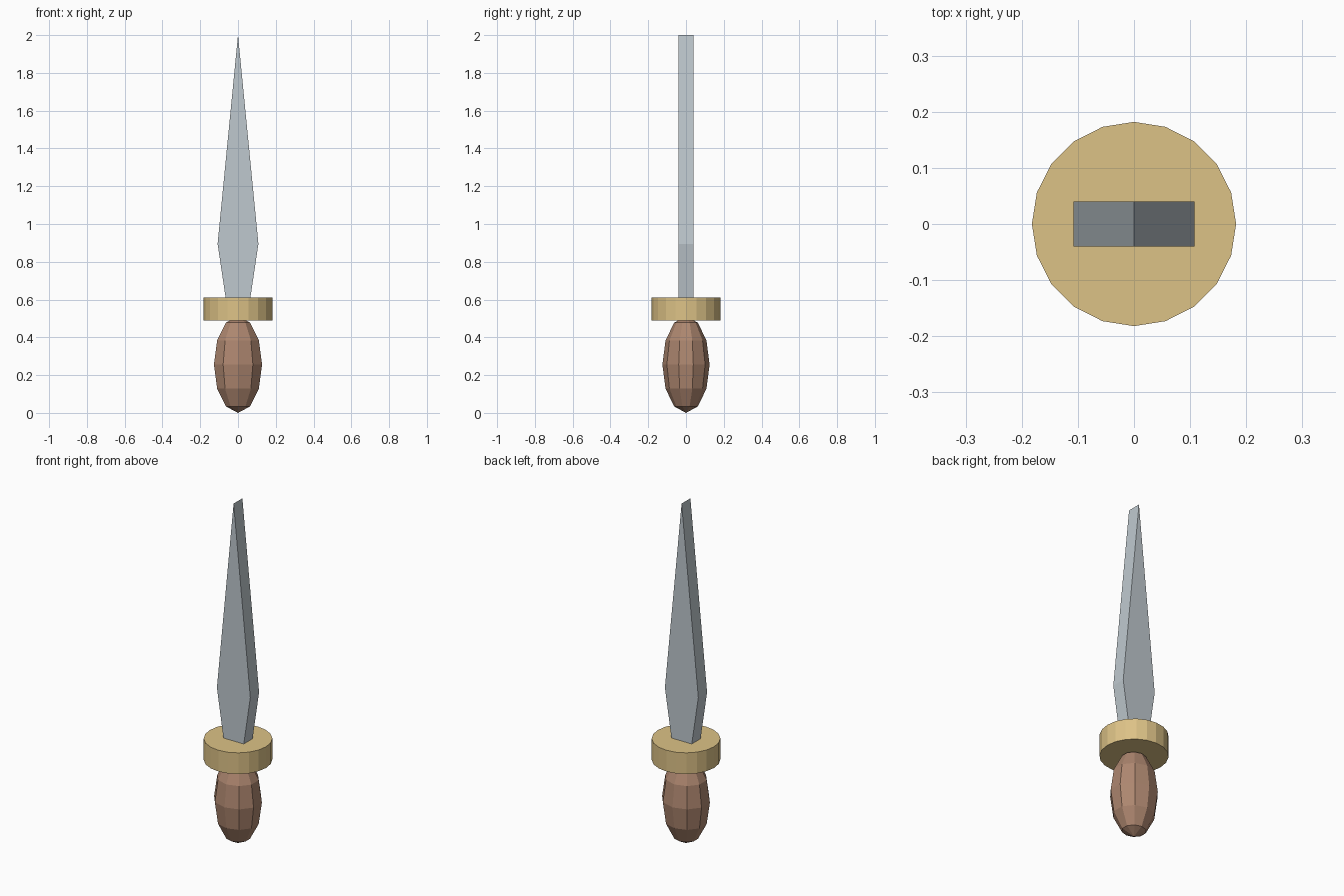
import bpy, bmesh, math
from mathutils import Matrix

if "Cube" in bpy.data.objects:
    bpy.data.objects.remove(bpy.data.objects["Cube"])


def finish(name, bm, color):
    """Turn a bmesh into a named, flat-shaded, coloured object."""
    bmesh.ops.recalc_face_normals(bm, faces=bm.faces[:])
    mesh = bpy.data.meshes.new(name)
    bm.to_mesh(mesh)
    bm.free()
    mat = bpy.data.materials.new(name + "_material")
    mat.diffuse_color = (*color, 1)
    mat.use_nodes = True
    mat.node_tree.nodes["Principled BSDF"].inputs["Base Color"].default_value = mat.diffuse_color
    mesh.materials.append(mat)
    obj = bpy.data.objects.new(name, mesh)
    bpy.context.collection.objects.link(obj)
    return obj


# Handle: stretched low-poly sphere, 10 sides, slightly flattened in y
bm = bmesh.new()
bmesh.ops.create_uvsphere(
    bm, u_segments=10, v_segments=6, radius=1,
    matrix=Matrix.Translation((0, 0, 0.256)) @ Matrix.Diagonal((0.134, 0.125, 0.256, 1)))
finish("handle", bm, (0.42, 0.24, 0.16))

# Guard: 20-sided disc
bm = bmesh.new()
bmesh.ops.create_cone(
    bm, cap_ends=True, segments=20, radius1=0.182, radius2=0.182, depth=0.124,
    matrix=Matrix.Translation((0, 0, 0.55)))
finish("guard", bm, (0.72, 0.54, 0.24))

# Blade: leaf-shaped profile extruded through its thickness
half_thick = 0.0405
profile = [(-0.064, 0.60), (0.064, 0.60), (0.108, 0.895), (0, 2.0), (-0.108, 0.895)]
bm = bmesh.new()
face = bm.faces.new([bm.verts.new((x, -half_thick, z)) for x, z in profile])
ext = bmesh.ops.extrude_face_region(bm, geom=[face])
moved = [g for g in ext["geom"] if isinstance(g, bmesh.types.BMVert)]
bmesh.ops.translate(bm, verts=moved, vec=(0, 2 * half_thick, 0))
if face.is_valid is False or len(bm.faces) < 7:
    bm.faces.new([v for v in bm.verts if v.co.y < 0])
finish("blade", bm, (0.52, 0.58, 0.62))
